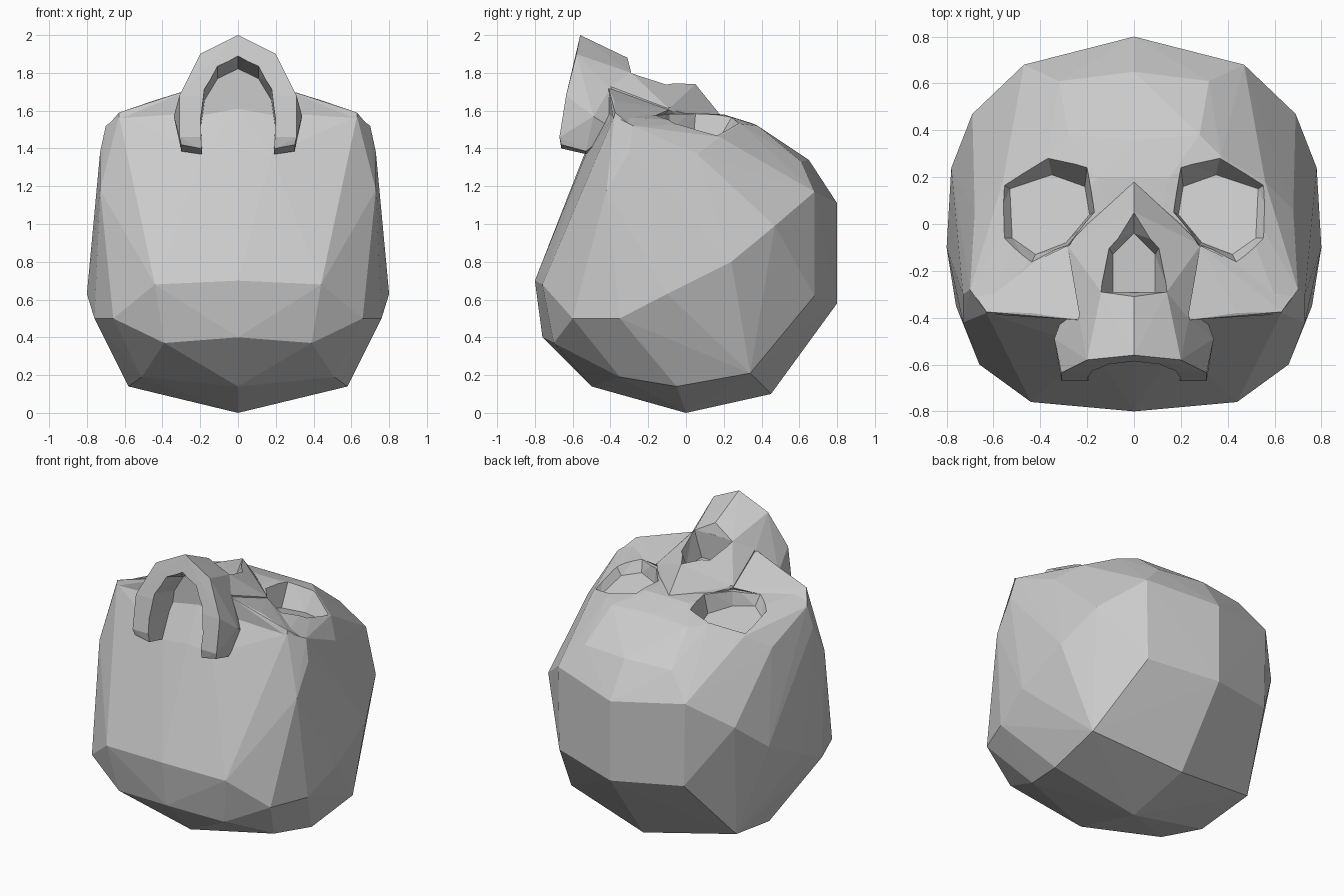
import bpy, bmesh


def hull(name, half):
    """Faceted solid from points on one side, mirrored across x = 0."""
    bm = bmesh.new()
    for x, y, z in half:
        bm.verts.new((x, y, z))
        if x > 0:
            bm.verts.new((-x, y, z))
    bmesh.ops.convex_hull(bm, input=bm.verts[:])
    loose = [v for v in bm.verts if not v.link_faces]
    bmesh.ops.delete(bm, geom=loose, context='VERTS')
    return finish(name, bm)


def loft(name, a, b):
    """Closed solid between two loops with equal point counts."""
    bm = bmesh.new()
    va = [bm.verts.new(p) for p in a]
    vb = [bm.verts.new(p) for p in b]
    bm.faces.new(va)
    bm.faces.new(vb)
    for i in range(len(va)):
        j = (i + 1) % len(va)
        bm.faces.new((va[i], va[j], vb[j], vb[i]))
    bmesh.ops.triangulate(bm, faces=bm.faces[:])
    return finish(name, bm)


def finish(name, bm):
    bmesh.ops.recalc_face_normals(bm, faces=bm.faces[:])
    me = bpy.data.meshes.new(name)
    bm.to_mesh(me)
    bm.free()
    ob = bpy.data.objects.new(name, me)
    bpy.context.collection.objects.link(ob)
    return ob


def combine(target, other, op):
    mod = target.modifiers.new(op.lower(), 'BOOLEAN')
    mod.operation, mod.object, mod.solver = op, other, 'EXACT'
    bpy.context.view_layer.objects.active = target
    bpy.ops.object.modifier_apply(modifier=mod.name)
    bpy.data.objects.remove(other)


# Cranium: braincase below, brow and cheekbones on top
skull = hull("skull", [
    (0, 0, 0), (0, 0.45, 0.10), (0, -0.50, 0.14), (0.58, -0.05, 0.14), (0.61, 0.34, 0.21),
    (0.51, -0.35, 0.19), (0, -0.76, 0.40), (0.39, -0.70, 0.37), (0.66, -0.60, 0.50),
    (0.76, -0.35, 0.50), (0, -0.80, 0.70), (0.44, -0.76, 0.68), (0.80, -0.10, 0.63),
    (0.78, 0.24, 0.80), (0.69, 0.47, 0.99), (0.47, 0.68, 1.17), (0.46, 0.68, 0.62),
    (0, 0.80, 0.58), (0, 0.80, 1.11), (0.58, -0.54, 1.07), (0, -0.64, 1.10),
    (0.73, -0.42, 1.18), (0.18, -0.53, 1.37), (0, -0.53, 1.39), (0.73, -0.30, 1.38),
    (0.70, -0.28, 1.52), (0.63, -0.38, 1.57), (0.34, -0.40, 1.57), (0, -0.42, 1.61),
    (0.68, 0.06, 1.37), (0.32, 0.61, 1.33), (0, 0.65, 1.34), (0.28, 0.38, 1.52),
    (0, 0.36, 1.53), (0.56, 0.18, 1.46), (0.37, 0.29, 1.53), (0.15, 0.20, 1.58),
    (0.44, -0.17, 1.555),
])

# Cheekbones
cheeks = hull("cheekbones", [
    (0.28, -0.09, 1.605), (0.23, -0.41, 1.72), (0.44, -0.38, 1.655), (0.63, -0.375, 1.59),
    (0.63, -0.385, 1.555), (0.69, -0.29, 1.52), (0.44, -0.18, 1.56), (0.23, -0.41, 1.56),
    (0.25, -0.30, 1.40),
])
combine(skull, cheeks, 'UNION')

# Nasal bridge
nose = hull("nose", [
    (0, 0.18, 1.58), (0, 0.05, 1.74), (0.14, -0.29, 1.80), (0, -0.31, 1.81),
    (0.285, -0.09, 1.61), (0.23, -0.405, 1.73), (0.17, 0.03, 1.575), (0, 0.15, 1.40),
    (0.22, -0.38, 1.40),
])
combine(skull, nose, 'UNION')

# Upper jaw with the arched palate cut out of it
jaw = hull("upper_jaw", [
    (0, -0.56, 2.0), (0.20, -0.58, 1.90), (0.31, -0.635, 1.68), (0.31, -0.67, 1.46),
    (0.30, -0.66, 1.42), (0.20, -0.66, 1.40), (0.30, -0.53, 1.385), (0.20, -0.53, 1.37),
    (0.34, -0.49, 1.57), (0, -0.31, 1.88), (0.14, -0.29, 1.80), (0.235, -0.40, 1.72),
    (0.20, -0.35, 1.50), (0.30, -0.38, 1.50),
])
right = [(0.19, 1.30), (0.20, 1.55), (0.18, 1.71), (0.11, 1.84)]
arch = right + [(0, 1.90)] + [(-x, z) for x, z in reversed(right)]
palate = loft("palate_cutter", [(x, -0.80, 1.3 + (z - 1.3) * 1.13) for x, z in arch],
              [(x * 0.98, -0.42, 1.3 + (z - 1.3) * 0.87) for x, z in arch])
combine(jaw, palate, 'DIFFERENCE')
combine(skull, jaw, 'UNION')

# Eye sockets, with floors tilting up to meet the cheekbones
rim = [(0.20, 0.245), (0.37, 0.30), (0.61, 0.20), (0.59, -0.06), (0.44, -0.17), (0.28, -0.09), (0.17, 0.05)]
floor = [(0.21, 0.16), (0.35, 0.21), (0.53, 0.15), (0.52, -0.06), (0.42, -0.13), (0.29, -0.08), (0.19, 0.04)]
for s in (1, -1):
    # a slight flare above the rim keeps the opening at the drawn outline
    top = [(s * (x + (x - u) * 0.4), y + (y - v) * 0.4, 1.63) for (x, y), (u, v) in zip(rim, floor)]
    base = [(s * u, v, 1.44 - 0.27 * (v - 0.1)) for u, v in floor]
    combine(skull, loft("socket_cutter", top, base), 'DIFFERENCE')

# Nose opening
outer = [(0, 0.12), (0.12, -0.08), (0.15, -0.29), (-0.15, -0.29), (-0.12, -0.08)]
inner = [(0, -0.04), (0.09, -0.13), (0.09, -0.295), (-0.09, -0.295), (-0.09, -0.13)]
combine(skull, loft("nose_cutter", [(x, y, 1.83) for x, y in outer],
                    [(x, y, 1.63) for x, y in inner]), 'DIFFERENCE')
